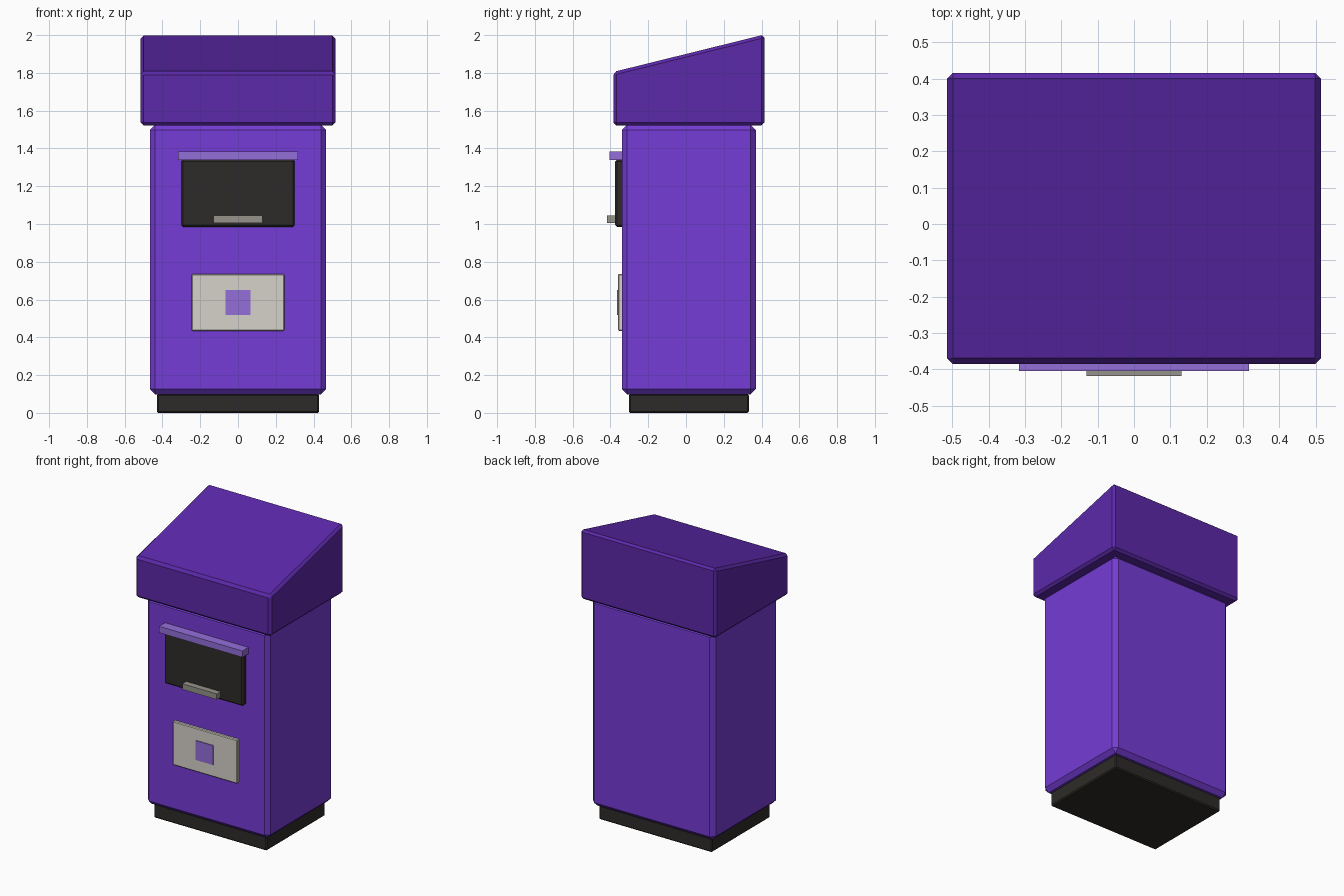
import bpy
import bmesh

if "Cube" in bpy.data.objects:
    bpy.data.objects.remove(bpy.data.objects["Cube"])


def material(name, rgb):
    # sRGB 0-255 to linear diffuse colour
    m = bpy.data.materials.new(name)
    lin = [((c / 255 + 0.055) / 1.055) ** 2.4 for c in rgb]
    m.diffuse_color = (*lin, 1)
    m.use_nodes = True
    m.node_tree.nodes["Principled BSDF"].inputs["Base Color"].default_value = m.diffuse_color
    return m


purple = material("purple", (118, 60, 214))
deep_purple = material("deep_purple", (92, 40, 170))
lilac = material("lilac", (148, 110, 218))
black = material("black", (45, 43, 40))
cream = material("cream", (214, 210, 202))
grey = material("grey", (150, 147, 138))


def extrude_profile(name, profile, half_width, mat, bevel=0.0):
    """Extrude a (y, z) side profile symmetrically along x, with chamfered edges."""
    bm = bmesh.new()
    face = bm.faces.new([bm.verts.new((-half_width, y, z)) for y, z in profile])
    ext = bmesh.ops.extrude_face_region(bm, geom=[face])
    moved = [v for v in ext["geom"] if isinstance(v, bmesh.types.BMVert)]
    bmesh.ops.translate(bm, vec=(2 * half_width, 0, 0), verts=moved)
    bmesh.ops.recalc_face_normals(bm, faces=bm.faces)
    mesh = bpy.data.meshes.new(name)
    bm.to_mesh(mesh)
    bm.free()
    mesh.materials.append(mat)
    obj = bpy.data.objects.new(name, mesh)
    bpy.context.collection.objects.link(obj)
    if bevel:
        mod = obj.modifiers.new("chamfer", "BEVEL")
        mod.width = bevel
        mod.segments = 1
        mod.limit_method = "NONE"
    return obj


def box(name, half_width, y0, y1, z0, z1, mat, bevel=0.0):
    return extrude_profile(name, [(y0, z0), (y1, z0), (y1, z1), (y0, z1)],
                           half_width, mat, bevel)


# Plinth and main cabinet
box("plinth", 0.43, -0.303, 0.333, 0.0, 0.10, black, 0.008)
box("cabinet", 0.467, -0.34, 0.37, 0.098, 1.525, purple, 0.028)

# Overhanging hood with sloped top
extrude_profile("hood", [(-0.385, 1.522), (0.416, 1.522), (0.416, 2.003), (-0.385, 1.805)],
                0.515, deep_purple, 0.016)

# Deposit flap with rain lip and handle
box("deposit_flap", 0.30, -0.376, -0.32, 0.985, 1.34, black, 0.010)
box("rain_lip", 0.317, -0.405, -0.33, 1.34, 1.384, lilac)
box("flap_handle", 0.131, -0.418, -0.37, 1.005, 1.044, grey)

# Information plate with plain square marker
box("info_plate", 0.245, -0.36, -0.33, 0.434, 0.735, cream, 0.005)
box("plate_marker", 0.067, -0.366, -0.355, 0.518, 0.651, lilac)
